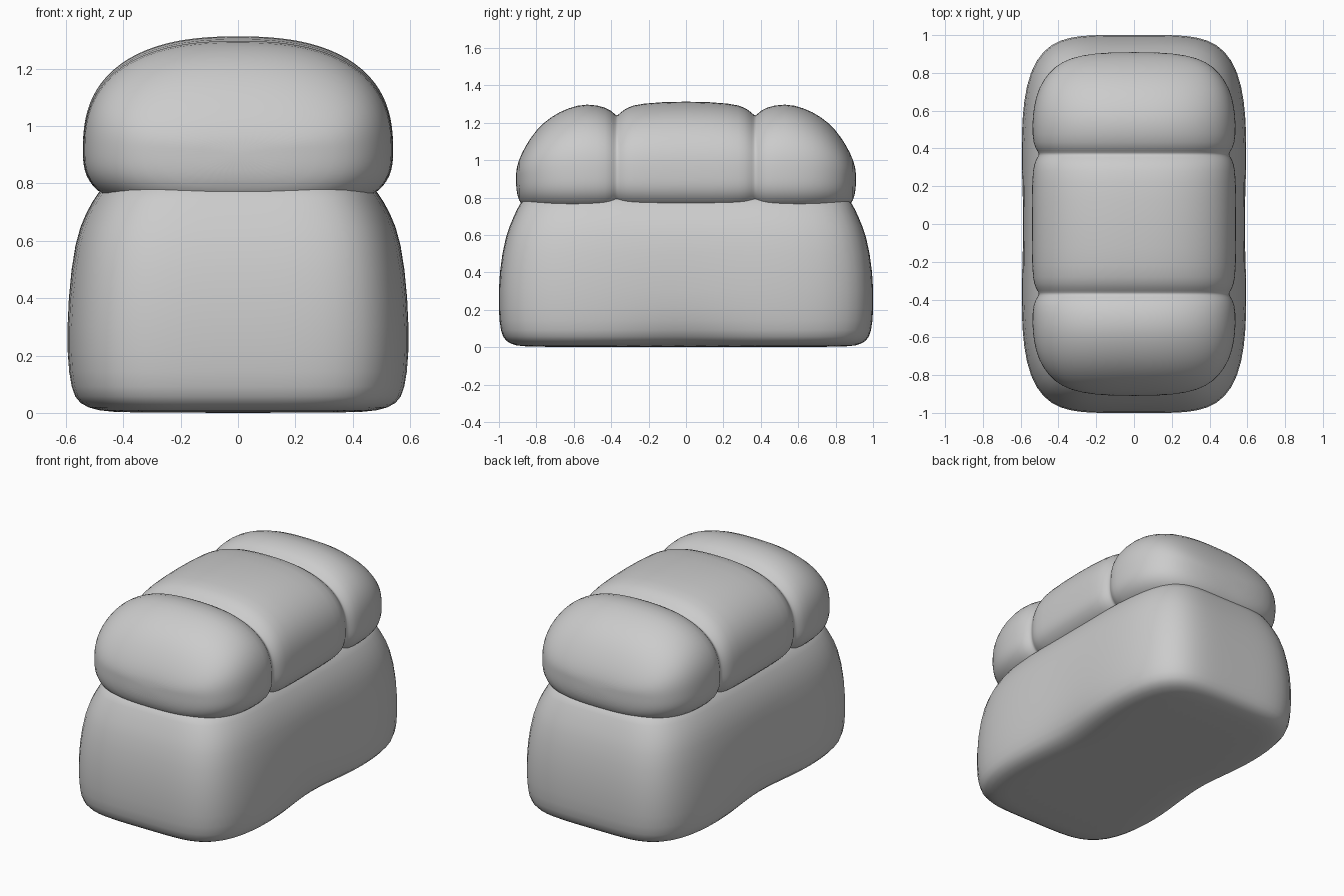
import bpy, bmesh, math

cube = bpy.data.objects.get("Cube")
if cube:
    bpy.data.objects.remove(cube, do_unlink=True)

mat = bpy.data.materials.new("plain grey")
mat.use_nodes = True
GREY = (0.6, 0.6, 0.6, 1)
mat.diffuse_color = GREY
mat.node_tree.nodes["Principled BSDF"].inputs["Base Color"].default_value = GREY

SIDES = 48


def super_point(angle, power):
    """Point on a rounded-square unit outline."""
    c, s = math.cos(angle), math.sin(angle)
    r = (abs(c) ** power + abs(s) ** power) ** (-1 / power)
    return c * r, s * r


def loft(name, rings):
    """Skin closed rings, cap both ends and smooth the result."""
    bm = bmesh.new()
    loops = [[bm.verts.new(p) for p in ring] for ring in rings]
    for low, high in zip(loops, loops[1:]):
        for i in range(SIDES):
            j = (i + 1) % SIDES
            bm.faces.new((low[i], low[j], high[j], high[i]))
    bm.faces.new(loops[0][::-1])
    bm.faces.new(loops[-1])
    bmesh.ops.recalc_face_normals(bm, faces=bm.faces[:])
    mesh = bpy.data.meshes.new(name)
    bm.to_mesh(mesh)
    bm.free()
    mesh.materials.append(mat)
    obj = bpy.data.objects.new(name, mesh)
    bpy.context.collection.objects.link(obj)
    sub = obj.modifiers.new("soften", "SUBSURF")
    sub.levels = sub.render_levels = 1
    mesh.shade_smooth()
    return obj


ANGLES = [math.tau * i / SIDES for i in range(SIDES)]

# Loaf base: height, half width, half length, side pinch near the floor
BASE = [(0.0, 0.40, 0.82, 0.05), (0.006, 0.50, 0.91, 0.06), (0.03, 0.565, 0.965, 0.05),
        (0.08, 0.59, 0.992, 0.035), (0.2, 0.602, 1.003, 0.015), (0.4, 0.597, 1.0, 0.01),
        (0.6, 0.57, 0.965, 0), (0.7, 0.53, 0.92, 0), (0.78, 0.482, 0.885, 0),
        (0.84, 0.42, 0.82, 0)]


def base_ring(z, hx, hy, pinch):
    ring = []
    for a in ANGLES:
        u, v = super_point(a, 5)
        waist = 1 - pinch / hx * math.exp(-(v * hy / 0.3) ** 2)
        ring.append((u * hx * waist, v * hy, z))
    return ring


loft("loaf_base", [base_ring(*row) for row in BASE])

# Loaf crown, half of it: distance along y, half width, top, underside
CROWN = [(0, 0.542, 1.317, 0.69), (0.25, 0.54, 1.305, 0.69), (0.32, 0.53, 1.28, 0.7),
         (0.355, 0.51, 1.25, 0.71), (0.37, 0.502, 1.235, 0.715), (0.385, 0.51, 1.25, 0.71),
         (0.42, 0.535, 1.282, 0.69), (0.53, 0.54, 1.305, 0.69), (0.63, 0.53, 1.28, 0.69),
         (0.72, 0.505, 1.235, 0.7), (0.80, 0.455, 1.165, 0.71), (0.86, 0.385, 1.075, 0.74),
         (0.895, 0.28, 1.0, 0.78), (0.91, 0.13, 0.94, 0.85)]
MID = 0.92


def crown_ring(y, hx, top, under):
    ring = []
    for a in ANGLES:
        u, v = super_point(a, 2.5 if math.sin(a) > 0 else 3)
        height = top - MID if v > 0 else MID - under
        ring.append((u * hx, y, MID + v * height))
    return ring


stations = [(-y, *rest) for y, *rest in reversed(CROWN[1:])] + CROWN
loft("loaf_crown", [crown_ring(*row) for row in stations])
